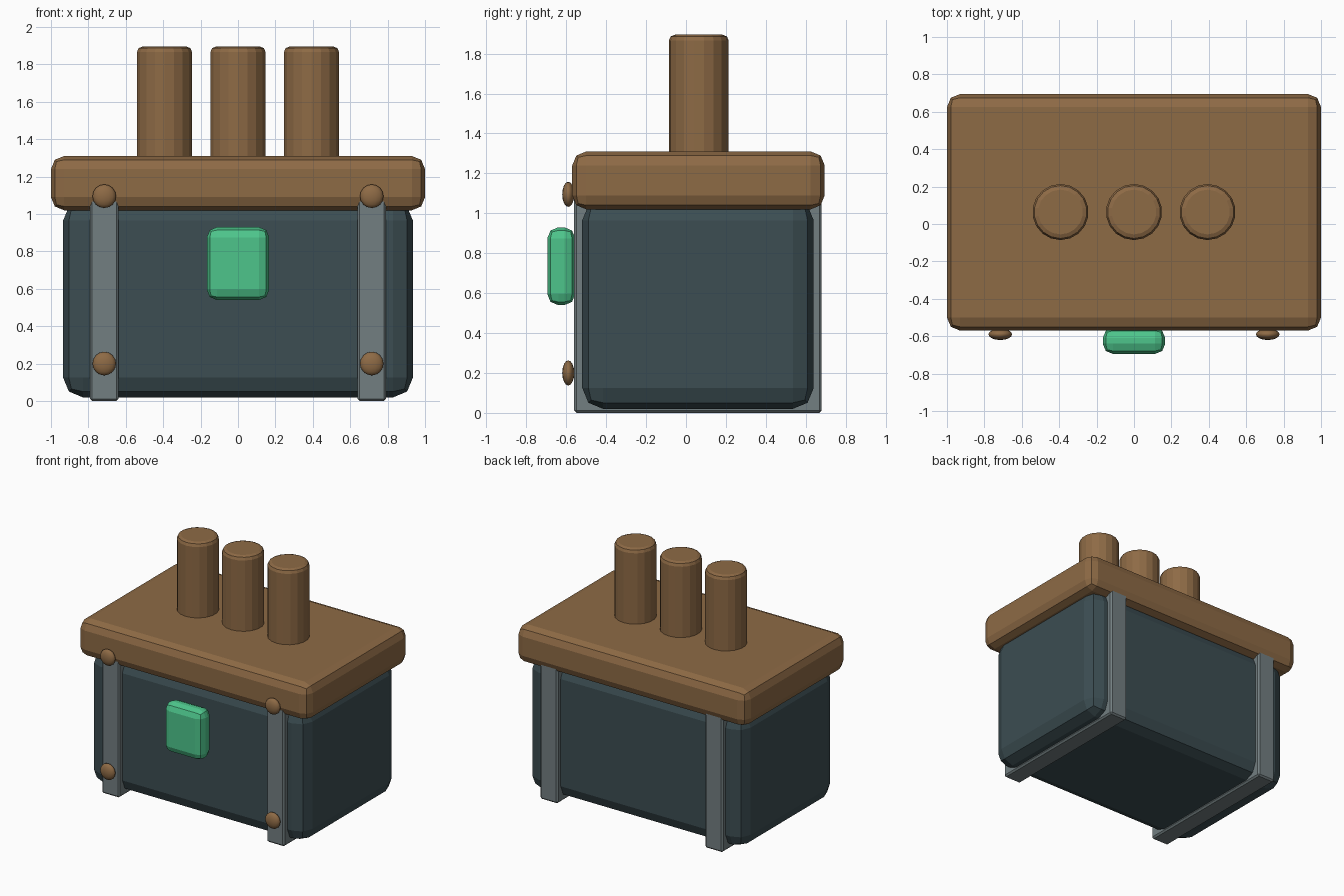
import bpy
import math

cube = bpy.data.objects.get("Cube")
if cube:
    bpy.data.objects.remove(cube, do_unlink=True)


def material(name, color):
    mat = bpy.data.materials.new(name)
    mat.use_nodes = True
    mat.diffuse_color = (*color, 1)
    mat.node_tree.nodes["Principled BSDF"].inputs["Base Color"].default_value = (*color, 1)
    return mat


BROWN = material("warm brown", (0.27, 0.145, 0.06))
SLATE = material("dark slate", (0.045, 0.075, 0.085))
STEEL = material("grey steel", (0.17, 0.21, 0.22))
GREEN = material("bright green", (0.075, 0.56, 0.26))


def finish(name, mat, bevel=0, segments=2, angle=30):
    """Name and colour the active object, then round its edges."""
    obj = bpy.context.object
    obj.name = name
    obj.data.materials.append(mat)
    bpy.ops.object.transform_apply(location=False, rotation=True, scale=True)
    if bevel:
        mod = obj.modifiers.new("rounded edges", "BEVEL")
        mod.width = bevel
        mod.segments = segments
        mod.limit_method = "ANGLE"
        mod.angle_limit = math.radians(angle)
    return obj


def box(name, mat, low, high, bevel, segments=2):
    center = [(a + b) / 2 for a, b in zip(low, high)]
    bpy.ops.mesh.primitive_cube_add(size=1, location=center)
    bpy.context.object.scale = [b - a for a, b in zip(low, high)]
    return finish(name, mat, bevel, segments)


# Chest body, lid and latch
box("chest_body", SLATE, (-0.935, -0.52, 0.02), (0.935, 0.64, 1.07), 0.105)
box("lid", BROWN, (-1, -0.57, 1.02), (1, 0.695, 1.31), 0.07)
box("latch", GREEN, (-0.167, -0.695, 0.54), (0.167, -0.555, 0.93), 0.055)

# Metal straps wrapping front, bottom and back, each with two rivets
for side, x in (("right", -0.715), ("left", 0.715)):
    box(side + "_strap", STEEL, (x - 0.077, -0.56, 0), (x + 0.077, 0.68, 1.08), 0.012, 1)
    for level, z in (("lower", 0.2), ("upper", 1.095)):
        bpy.ops.mesh.primitive_uv_sphere_add(segments=16, ring_count=8, radius=0.063,
                                             location=(x, -0.59, z))
        bpy.context.object.scale = (1, 0.48, 1)
        finish(f"{side}_{level}_rivet", BROWN)
        bpy.ops.object.shade_smooth()

# Row of posts on the lid
for name, x in (("right", -0.393), ("middle", 0), ("left", 0.393)):
    bpy.ops.mesh.primitive_cylinder_add(vertices=18, radius=0.15, depth=0.65,
                                        location=(x, 0.064, 1.57))
    finish(name + "_post", BROWN, 0.03)
